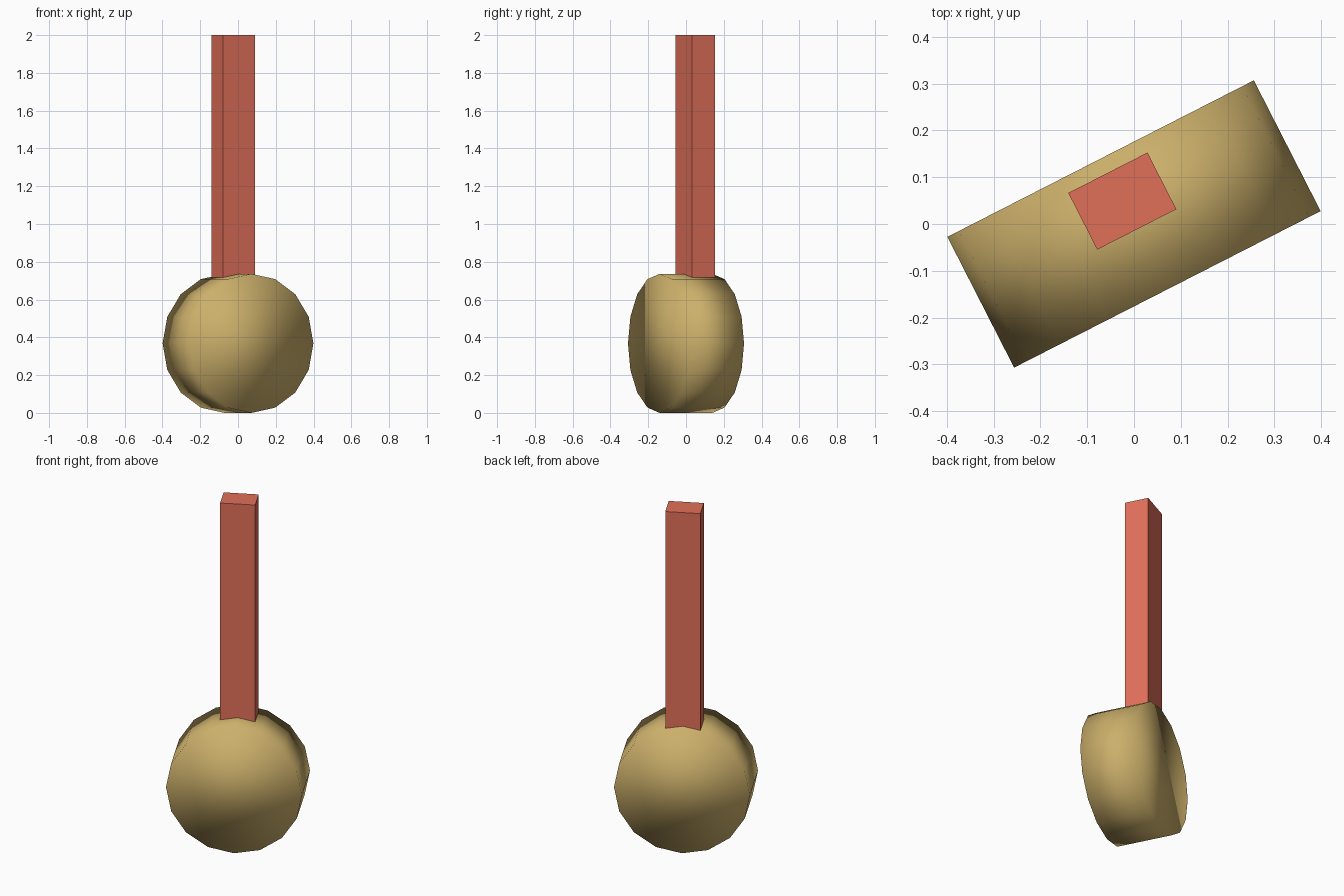
import bpy
import math
from mathutils import Matrix

default = bpy.data.objects.get("Cube")
if default:
    bpy.data.objects.remove(default, do_unlink=True)

TURN = Matrix.Rotation(math.radians(27.05), 4, 'Z')
RADIUS, DEPTH, TOP = 0.368, 0.314, 2.0


def make_material(name, rgb):
    mat = bpy.data.materials.new(name)
    mat.use_nodes = True
    mat.diffuse_color = (*rgb, 1)
    mat.node_tree.nodes["Principled BSDF"].inputs["Base Color"].default_value = (*rgb, 1)
    return mat


def finish(obj, name, mat, local):
    """Name, colour and place a part in the turned frame of the model."""
    obj.name = name
    obj.data.materials.append(mat)
    obj.data.transform(TURN @ local)


tan = make_material("tan", (0.60, 0.43, 0.145))
red = make_material("brick red", (0.75, 0.16, 0.10))

# Thick round head: a 16-sided drum on its rim, smooth all over
bpy.ops.mesh.primitive_cylinder_add(vertices=16, radius=RADIUS, depth=DEPTH)
head = bpy.context.object
bpy.ops.object.shade_smooth()
finish(head, "drum_head", tan,
       Matrix.Translation((0, 0, RADIUS)) @ Matrix.Rotation(math.pi / 2, 4, 'X'))

# Square-edged handle, sunk into the top of the drum towards its back
bottom = 0.6
bpy.ops.mesh.primitive_cube_add(size=1)
finish(bpy.context.object, "handle", red,
       Matrix.Translation((0, 0.055, (TOP + bottom) / 2))
       @ Matrix.Diagonal((0.19, 0.136, TOP - bottom, 1)))
